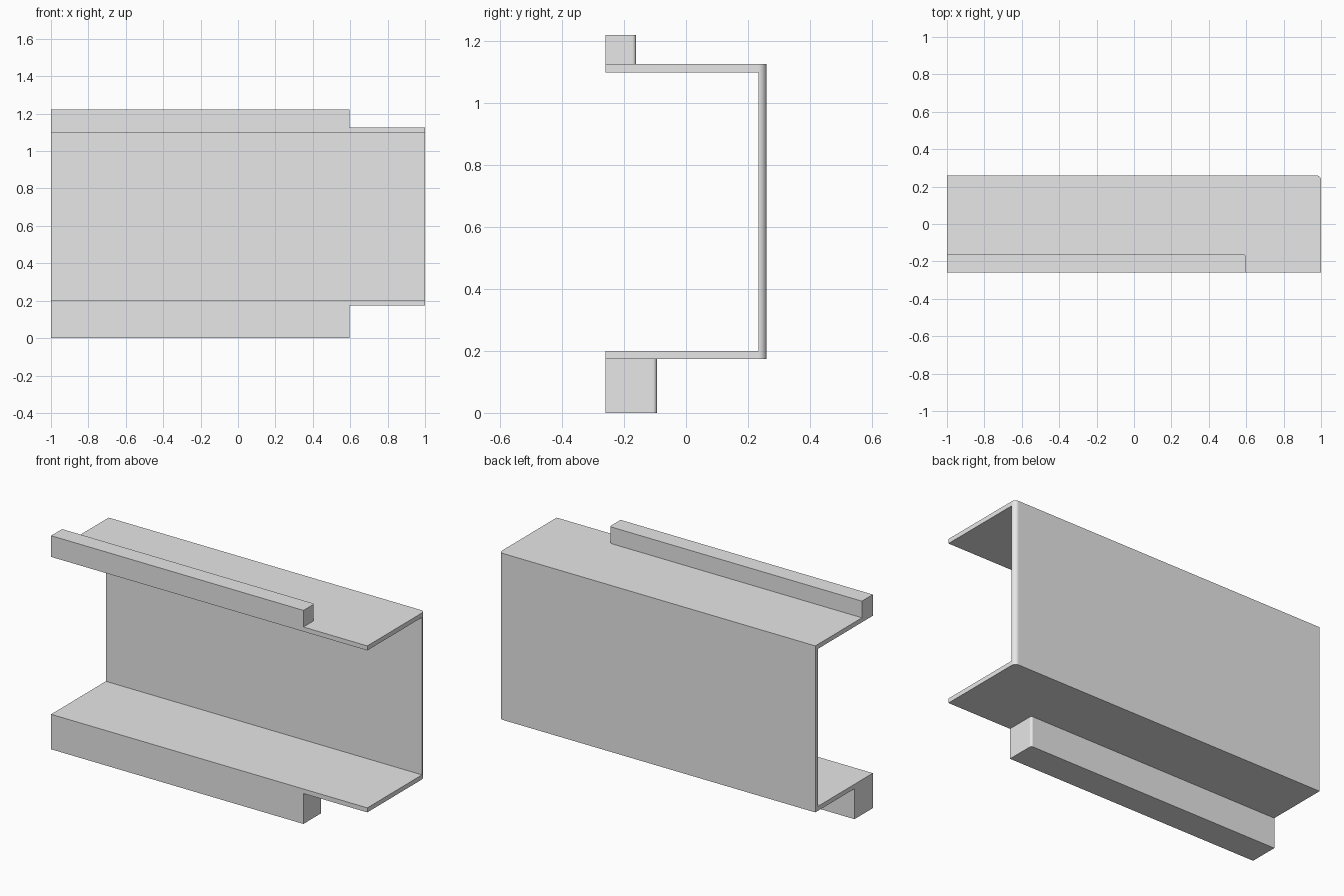
import bpy
import bmesh

cube = bpy.data.objects.get("Cube")
if cube:
    bpy.data.objects.remove(cube, do_unlink=True)

# Single plain grey material
GREY = (0.8, 0.8, 0.8, 1.0)
grey = bpy.data.materials.new("plain_grey")
grey.use_nodes = True
grey.diffuse_color = GREY
grey.node_tree.nodes["Principled BSDF"].inputs["Base Color"].default_value = GREY

LEFT, RIGHT, RAIL_END = -1.0, 1.0, 0.596
FRONT, BACK = -0.26, 0.26
BOTTOM, TOP = 0.174, 1.126
WALL = 0.026


def extrude_profile(name, profile, x0, x1, radius):
    """Extrude a (y, z) profile along x and round its rear upright edge at x1."""
    bm = bmesh.new()
    face = bm.faces.new([bm.verts.new((x0, y, z)) for y, z in profile])
    geom = bmesh.ops.extrude_face_region(bm, geom=[face])["geom"]
    moved = [v for v in geom if isinstance(v, bmesh.types.BMVert)]
    bmesh.ops.translate(bm, verts=moved, vec=(x1 - x0, 0, 0))
    bmesh.ops.recalc_face_normals(bm, faces=bm.faces)
    rear = max(y for y, z in profile)
    corner = [e for e in bm.edges
              if all(abs(v.co.x - x1) < 1e-5 and abs(v.co.y - rear) < 1e-5
                     for v in e.verts)]
    bmesh.ops.bevel(bm, geom=corner, offset=radius, segments=8,
                    profile=0.5, affect='EDGES')
    mesh = bpy.data.meshes.new(name)
    bm.to_mesh(mesh)
    bm.free()
    mesh.materials.append(grey)
    obj = bpy.data.objects.new(name, mesh)
    bpy.context.collection.objects.link(obj)
    # Smooth the rounded corner, keep flat faces flat
    bpy.ops.object.select_all(action='DESELECT')
    obj.select_set(True)
    bpy.context.view_layer.objects.active = obj
    bpy.ops.object.shade_smooth_by_angle()
    obj.modifiers.new("flat_normals", 'WEIGHTED_NORMAL').keep_sharp = True
    return obj


def rectangle(y0, y1, z0, z1):
    return [(y0, z0), (y1, z0), (y1, z1), (y0, z1)]


# Open channel: rear web with two flanges
channel = [(FRONT, BOTTOM), (BACK, BOTTOM), (BACK, TOP), (FRONT, TOP),
           (FRONT, TOP - WALL), (BACK - WALL, TOP - WALL),
           (BACK - WALL, BOTTOM + WALL), (FRONT, BOTTOM + WALL)]
extrude_profile("channel", channel, LEFT, RIGHT, WALL * 0.98)

# Shorter rails along the front edges
extrude_profile("upper_rail", rectangle(FRONT, -0.161, TOP, 1.221),
                LEFT, RAIL_END, 0.013)
extrude_profile("lower_rail", rectangle(FRONT, -0.094, 0.0, BOTTOM),
                LEFT, RAIL_END, 0.013)
